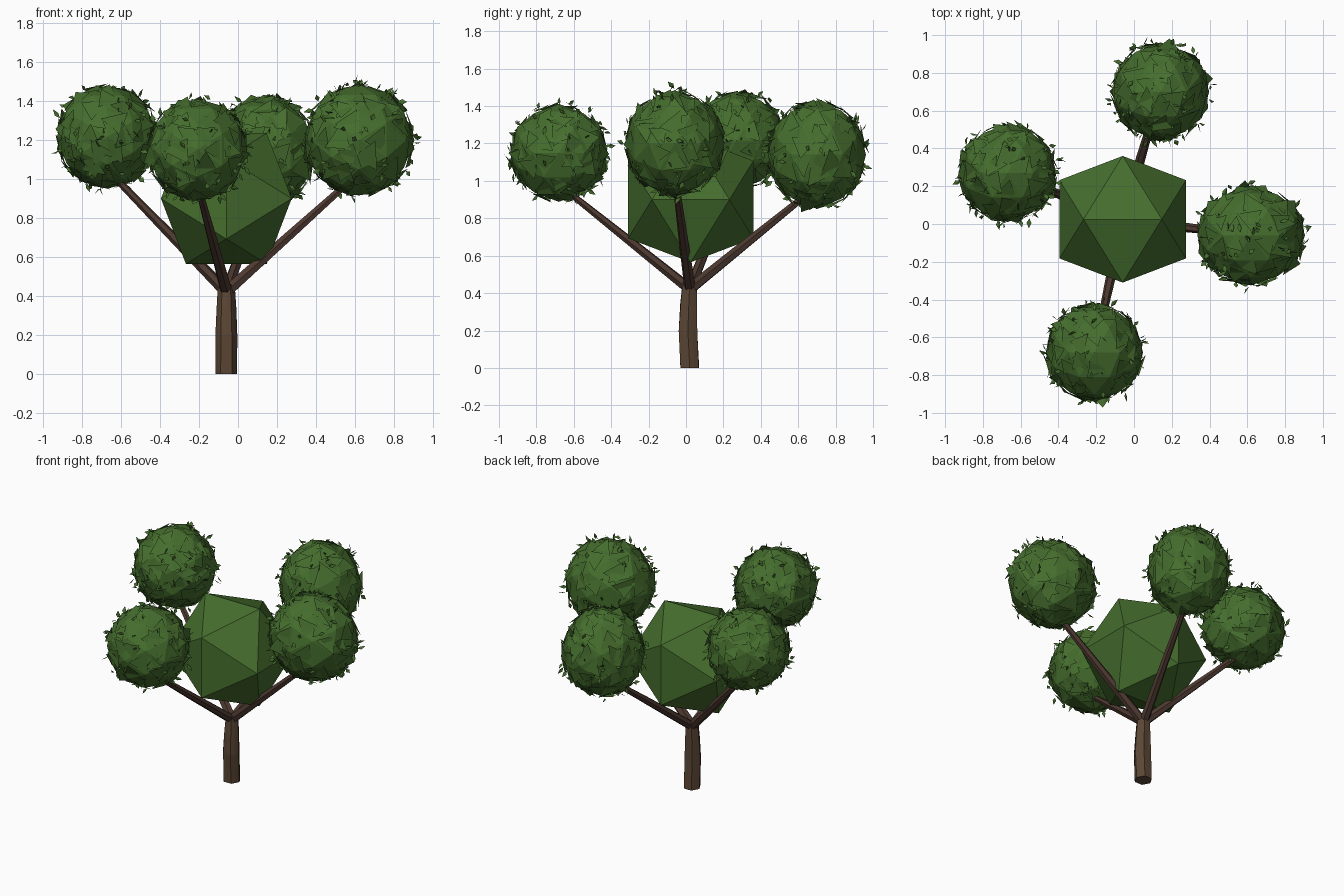
import bpy, bmesh, random
from math import sin, cos, tau
from mathutils import Vector, Matrix

random.seed(7)
if "Cube" in bpy.data.objects:
    bpy.data.objects.remove(bpy.data.objects["Cube"], do_unlink=True)


def material(name, rgb):
    mat = bpy.data.materials.new(name)
    mat.use_nodes = True
    mat.diffuse_color = (*rgb, 1)
    mat.node_tree.nodes["Principled BSDF"].inputs["Base Color"].default_value = (*rgb, 1)
    return mat


leaf_green = material("leaf_green", (0.06, 0.155, 0.027))
bark_brown = material("bark_brown", (0.105, 0.062, 0.035))
branch_brown = material("branch_brown", (0.075, 0.041, 0.03))


def finish(bm, name, mat):
    mesh = bpy.data.meshes.new(name)
    bm.to_mesh(mesh)
    bm.free()
    mesh.materials.append(mat)
    obj = bpy.data.objects.new(name, mesh)
    bpy.context.collection.objects.link(obj)
    return obj


def ball(detailed):
    """Unit icosahedron with an edge on top, optionally split once."""
    g = (1 + 5 ** 0.5) / 2
    pts = []
    for a in (-1, 1):
        for b in (-g, g):
            pts += [Vector((a, 0, b)), Vector((0, b, a)), Vector((b, a, 0))]
    if detailed:
        pts += [(p + q) / 2 for i, p in enumerate(pts) for q in pts[:i]
                if (p - q).length < 2.1]
    bm = bmesh.new()
    for p in pts:
        bm.verts.new(p.normalized())
    bmesh.ops.convex_hull(bm, input=bm.verts[:])
    bmesh.ops.recalc_face_normals(bm, faces=bm.faces[:])
    return bm


def random_direction():
    return Vector([random.gauss(0, 1) for _ in range(3)]).normalized()


def tube(name, path, radii, sides, mat, ridge=0.0):
    """Loft rings along a path, with optional bark ridges."""
    bm = bmesh.new()
    path = [Vector(p) for p in path]
    turn = (path[-1] - path[0]).to_track_quat("Z", "Y")
    rings = []
    for p, r in zip(path, radii):
        ring = []
        for i in range(sides):
            rr = r * (1 + ridge * ((-1) ** i + random.uniform(-0.6, 0.6)))
            a = tau * i / sides
            ring.append(bm.verts.new(p + turn @ Vector((rr * cos(a), rr * sin(a), 0))))
        rings.append(ring)
    for low, high in zip(rings, rings[1:]):
        for i in range(sides):
            j = (i + 1) % sides
            bm.faces.new((low[i], low[j], high[j], high[i]))
    bm.faces.new(rings[0][::-1])
    bm.faces.new(rings[-1])
    return finish(bm, name, mat)


# Trunk
tube("trunk", [(-0.06, 0.02, 0), (-0.06, 0.01, 0.2), (-0.06, 0.015, 0.34), (-0.06, 0.02, 0.46)],
     [0.054, 0.053, 0.048, 0.04], 12, bark_brown, 0.06)

# Large central crown
core = ball(False)
bmesh.ops.transform(core, matrix=Matrix.Translation((-0.06, 0.025, 0.9)) @ Matrix.Scale(0.394, 4),
                    verts=core.verts[:])
finish(core, "central_crown", leaf_green)


def foliage(name, center, size):
    """Faceted ball with lifted shards and small pointed leaves."""
    center, size = Vector(center), Vector(size)
    place = Matrix.Translation(center) @ Matrix.Diagonal((*size, 1))
    bm = ball(True)
    bmesh.ops.transform(bm, matrix=place, verts=bm.verts[:])
    finish(bm, name + "_ball", leaf_green)

    # Tilted shards around the ball
    shards, source = bmesh.new(), ball(True)
    for face in source.faces:
        mid = face.calc_center_median()
        for _ in range(2):
            if random.random() < 0.3:
                continue
            tilt = Matrix.Rotation(random.uniform(0.1, 0.36), 3, random_direction())
            spin = Matrix.Rotation(random.uniform(0, tau), 3, mid)
            scale = random.uniform(0.6, 0.95)
            corners = [mid * 1.035 + tilt @ spin @ (v.co - mid) * scale for v in face.verts]
            shards.faces.new([shards.verts.new(place @ c) for c in corners])
    source.free()
    finish(shards, name + "_shards", leaf_green)

    # Small diamond leaves
    leaves = bmesh.new()
    for _ in range(75):
        out = random_direction()
        root = center + out * size * random.uniform(0.97, 1.04)
        along = (out + random_direction() * 1.1).normalized()
        side = along.cross(random_direction()).normalized() * random.uniform(0.009, 0.015)
        length = random.uniform(0.035, 0.058)
        fold = along.cross(side) * 0.3
        base, tip = leaves.verts.new(root), leaves.verts.new(root + along * length)
        left, right = [leaves.verts.new(root + along * length * 0.45 + s * side + fold)
                       for s in (-1, 1)]
        leaves.faces.new((base, right, tip))
        leaves.faces.new((base, tip, left))
    finish(leaves, name + "_leaves", leaf_green)


# Four branches, each carrying a foliage ball
fork = Vector((-0.06, 0.02, 0.42))
clusters = {
    "left": ((0.62, -0.06, 1.2), (0.285, 0.265, 0.285)),
    "right": ((-0.67, 0.27, 1.215), (0.26, 0.26, 0.265)),
    "front": ((-0.21, -0.68, 1.15), (0.258, 0.262, 0.262)),
    "back": ((0.14, 0.7, 1.14), (0.258, 0.262, 0.29)),
}
for side, (center, size) in clusters.items():
    tip = Vector(center) - Vector((0, 0, 0.17))
    tip = fork.lerp(tip, 0.97)
    tube(side + "_branch", [fork, fork.lerp(tip, 0.5), tip], [0.031, 0.025, 0.017], 6,
         branch_brown, 0.05)
    foliage(side + "_foliage", center, size)
